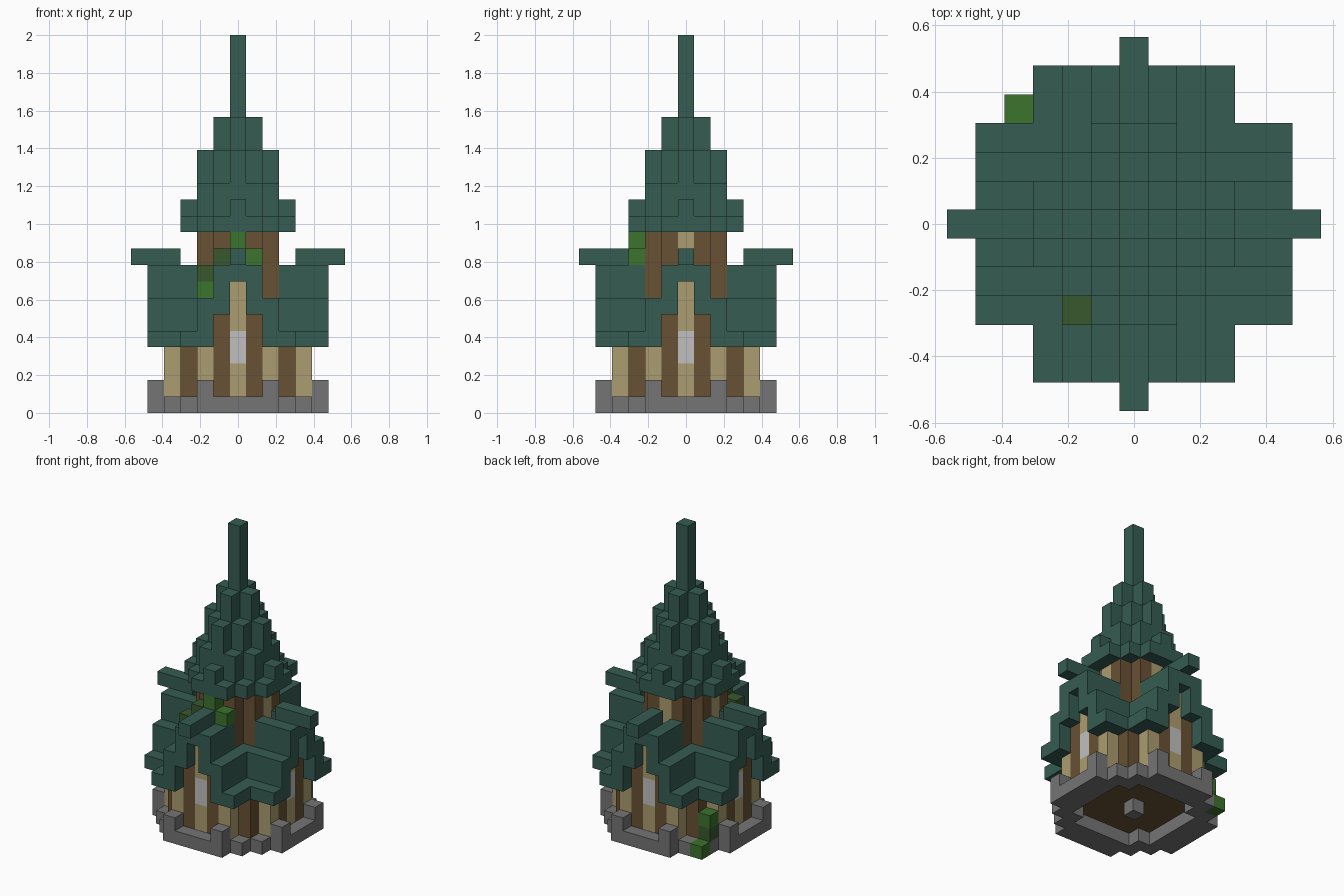
import bpy, bmesh
from mathutils import Vector

cube = bpy.data.objects.get("Cube")
if cube:
    bpy.data.objects.remove(cube, do_unlink=True)

U = 2 / 23            # edge of one block
SPAN = range(-6, 7)


def material(name, rgb):
    col = [((c / 255 + 0.055) / 1.055) ** 2.4 for c in rgb] + [1]
    m = bpy.data.materials.new(name)
    m.use_nodes = True
    m.diffuse_color = col
    m.node_tree.nodes["Principled BSDF"].inputs["Base Color"].default_value = col
    return m


stone = material("grey stone", (117, 117, 117))
timber = material("brown timber", (104, 81, 52))
plaster = material("tan plaster", (172, 156, 112))
glass = material("pale glass", (192, 192, 192))
teal = material("teal shingle", (53, 92, 82))
leaf = material("leaf green", (60, 115, 45))
moss = material("dark moss", (57, 88, 46))

blocks = {}           # block position -> part name
part_mat = {}


def put(part, mat, x, y, low, high):
    """Stack blocks from layer low to layer high."""
    part_mat[part] = mat
    for z in range(low, high + 1):
        blocks[x, y, z] = part


def around(x, y):
    """The same spot on all four sides, mirrored."""
    return {(i * a, j * b) for a, b in ((x, y), (y, x))
            for i in (-1, 1) for j in (-1, 1)}


def put_around(part, mat, x, y, low, high):
    for px, py in around(x, y):
        put(part, mat, px, py, low, high)


# Stone footing, recessed floor and hearth block
for x in SPAN:
    for y in SPAN:
        far, total = max(abs(x), abs(y)), abs(x) + abs(y)
        if far <= 3 and total <= 5:
            put("floor", timber, x, y, 1, 1)
        elif far <= 5 and total <= 7:
            put("footing", stone, x, y, 0, 0)
put("hearth", stone, 0, 0, 0, 1)
put_around("kerb_posts", stone, 2, 5, 1, 1)

# Cross-gabled lower roof: layers by distance from the nearest ridge
gable = [(8, 9), (6, 8), (4, 6), (4, 4)]
for x in SPAN:
    for y in SPAN:
        near, far = sorted((abs(x), abs(y)))
        if near <= 3 and far <= 5 and far + near > 3:
            put("gable_roof", teal, x, y, *gable[near])
put_around("ridge_ends", teal, 0, 6, 9, 9)

# Lower walls
put_around("wall_panels", plaster, 2, 4, 1, 3)
put_around("corner_posts", timber, 3, 3, 1, 3)
put_around("window_posts", timber, 1, 4, 1, 5)
put_around("window_bays", plaster, 0, 4, 1, 7)
put_around("windows", glass, 0, 4, 3, 4)

# Tower
put_around("tower_posts", timber, 1, 2, 7, 10)
put_around("tower_panels", plaster, 0, 2, 7, 10)

# Stepped spire: top layer of each column
spire = {(0, 0): 22, (1, 0): 17, (1, 1): 15, (2, 0): 15, (2, 1): 13,
         (2, 2): 11, (3, 0): 12, (3, 1): 11}
for (x, y), top in spire.items():
    put_around("spire", teal, x, y, 11, top)

# Climbing leaves
for x, y, z in ((0, -3, 10), (1, -3, 9), (-2, -3, 7), (-4, 4, 0), (-4, 3, 2)):
    put("leaves", leaf, x, y, z, z)
for x, y, z in ((-1, -3, 9), (-2, -3, 8), (-4, 3, 1)):
    put("moss", moss, x, y, z, z)

# Turn every part into a mesh of its exposed block faces
AXES = [Vector(v) for v in ((1, 0, 0), (0, 1, 0), (0, 0, 1))]


def build(part):
    bm = bmesh.new()
    for cell, owner in blocks.items():
        if owner != part:
            continue
        centre = Vector(cell) + Vector((0, 0, 0.5))
        for i in range(3):
            for sign in (-1, 1):
                n = AXES[i] * sign
                if tuple(int(c) for c in Vector(cell) + n) in blocks:
                    continue
                a, b = AXES[(i + 1) % 3] * sign, AXES[(i + 2) % 3]
                corners = (-a - b, a - b, a + b, b - a)
                bm.faces.new([bm.verts.new((centre + (n + c) / 2) * U)
                              for c in corners])
    bmesh.ops.remove_doubles(bm, verts=bm.verts, dist=U / 100)
    mesh = bpy.data.meshes.new(part)
    bm.to_mesh(mesh)
    bm.free()
    mesh.materials.append(part_mat[part])
    bpy.context.collection.objects.link(bpy.data.objects.new(part, mesh))


for part in part_mat:
    build(part)
